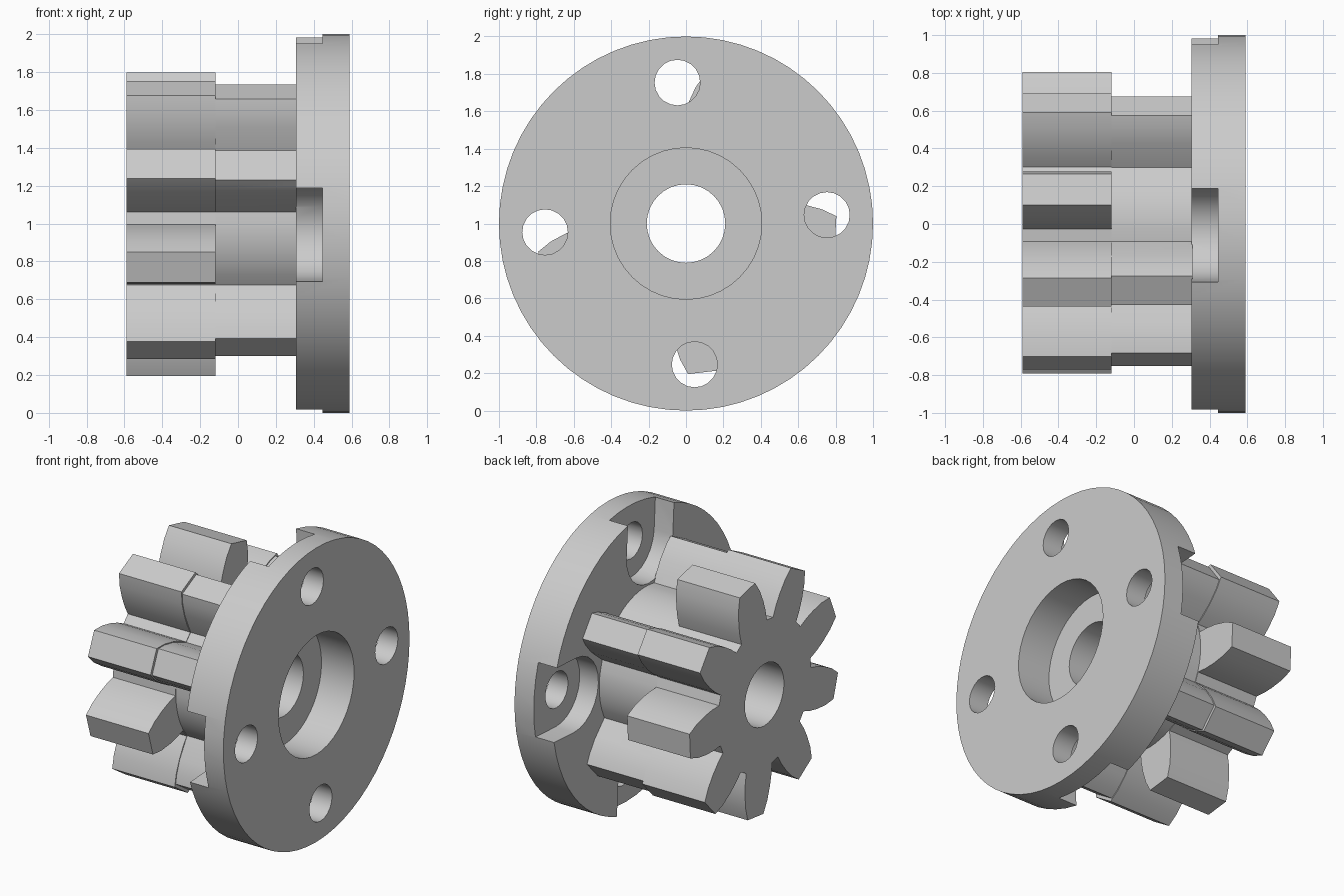
import bpy, bmesh
from math import cos, sin, radians, pi

if "Cube" in bpy.data.objects:
    bpy.data.objects.remove(bpy.data.objects["Cube"])

CENTRE_Z = 1.0
HOLE_TURN = 3.5       # angle of the first bolt hole
TOOTH_TURN = 36.8     # angle of the first tooth
ROOT = 16.2           # half angle of a tooth at its root


def polar(r, deg):
    return r * cos(radians(deg)), r * sin(radians(deg))


def prism(name, outline, x0, x1):
    """Extrude a (y, z) outline along x."""
    bm = bmesh.new()
    a = [bm.verts.new((x0, y, z + CENTRE_Z)) for y, z in outline]
    face = bm.faces.new(a)
    ext = bmesh.ops.extrude_face_region(bm, geom=[face])
    moved = [v for v in ext["geom"] if isinstance(v, bmesh.types.BMVert)]
    bmesh.ops.translate(bm, verts=moved, vec=(x1 - x0, 0, 0))
    bmesh.ops.recalc_face_normals(bm, faces=bm.faces)
    mesh = bpy.data.meshes.new(name)
    bm.to_mesh(mesh)
    bm.free()
    ob = bpy.data.objects.new(name, mesh)
    bpy.context.collection.objects.link(ob)
    return ob


def circle(r, n, cy=0, cz=0):
    return [(cy + r * cos(2 * pi * i / n), cz + r * sin(2 * pi * i / n)) for i in range(n)]


def combine(target, other, operation):
    """Apply a boolean, then drop the helper object."""
    mod = target.modifiers.new("bool", 'BOOLEAN')
    mod.operation, mod.solver, mod.object = operation, 'EXACT', other
    bpy.context.view_layer.objects.active = target
    bpy.ops.object.modifier_apply(modifier=mod.name)
    bpy.data.objects.remove(other, do_unlink=True)


def gear_outline(flank, missing=()):
    """Nine-tooth outline; flank lists (radius, half angle) from root to tip."""
    pts = []
    for k in range(9):
        mid = TOOTH_TURN + 40 * k
        if k in missing:
            pts += [polar(flank[0][0], mid + ROOT * t / 3) for t in range(-3, 4)]
        else:
            pts += [polar(r, mid - h) for r, h in flank]
            pts += [polar(r, mid + h) for r, h in reversed(flank)]
    return pts


# Round flange
part = prism("pinion_with_flange", circle(1.0, 64), 0.305, 0.59)

# Bolt holes and open U-shaped recesses behind them
for k in range(4):
    ang = HOLE_TURN + 90 * k
    cy, cz = polar(0.755, ang)
    combine(part, prism("bolt_hole", circle(0.122, 20, cy, cz), 0.2, 0.7), 'DIFFERENCE')
    slot = []
    for t in range(13):
        dy, dz = polar(0.248, ang + 90 + 15 * t)
        slot.append((cy + dy, cz + dz))
    oy, oz = polar(0.5, ang)
    slot += [(slot[-1][0] + oy, slot[-1][1] + oz), (slot[0][0] + oy, slot[0][1] + oz)]
    combine(part, prism("recess", slot, 0.2, 0.445), 'DIFFERENCE')

# Hub with teeth left out beside the bolt holes
hub_flank = [(0.496, ROOT - 0.2), (0.643, 11.7), (0.73, 8.6), (0.785, 6.2)]
hub = prism("hub", gear_outline(hub_flank, missing=(1, 4, 6, 8)), -0.2, 0.31)
combine(part, hub, 'UNION')

# Toothed gear end
gear_flank = [(0.5, ROOT), (0.57, 14.4), (0.643, 12.15), (0.73, 9.2), (0.805, 6.0)]
combine(part, prism("gear", gear_outline(gear_flank), -0.59, -0.12), 'UNION')

# Through bore and wider counterbore
combine(part, prism("bore", circle(0.21, 32), -0.8, 0.8), 'DIFFERENCE')
combine(part, prism("counterbore", circle(0.405, 40), 0.345, 0.8), 'DIFFERENCE')

bpy.ops.object.select_all(action='DESELECT')
part.select_set(True)
bpy.context.view_layer.objects.active = part
bpy.ops.object.shade_smooth_by_angle(angle=radians(20))
